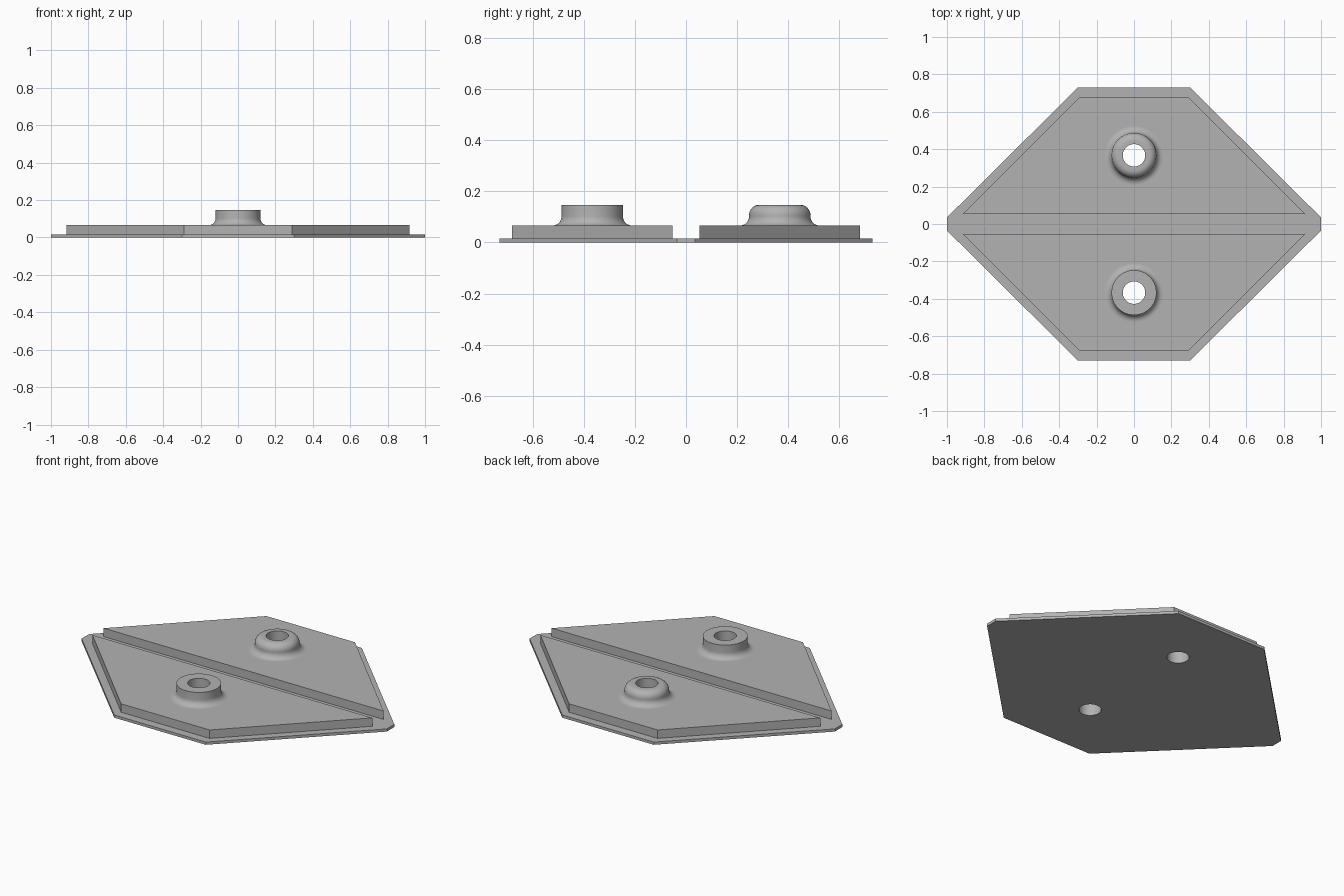
import bpy, bmesh, math

if "Cube" in bpy.data.objects:
    bpy.data.objects.remove(bpy.data.objects["Cube"])

BASE_TOP, PAD_TOP, BOSS_TOP = 0.016, 0.066, 0.147
HOLE_R, BOSS_R, FILLET, HOLE_Y, SEG = 0.06, 0.12, 0.036, 0.367, 64

grey = bpy.data.materials.new("grey metal")
grey.diffuse_color = (0.45, 0.45, 0.45, 1)
grey.use_nodes = True
grey.node_tree.nodes["Principled BSDF"].inputs["Base Color"].default_value = grey.diffuse_color


def add_object(name, bm):
    bmesh.ops.recalc_face_normals(bm, faces=bm.faces)
    mesh = bpy.data.meshes.new(name)
    bm.to_mesh(mesh)
    bm.free()
    mesh.materials.append(grey)
    obj = bpy.data.objects.new(name, mesh)
    bpy.context.collection.objects.link(obj)
    return obj


def plate(name, outline, z0, z1):
    bm = bmesh.new()
    face = bm.faces.new([bm.verts.new((x, y, z0)) for x, y in outline])
    top = bmesh.ops.extrude_face_region(bm, geom=[face])["geom"]
    bmesh.ops.translate(bm, vec=(0, 0, z1 - z0),
                        verts=[g for g in top if isinstance(g, bmesh.types.BMVert)])
    if not face.is_valid or len(bm.faces) < len(outline) + 2:
        bm.faces.new([v for v in bm.verts if v.co.z == z0])
    return add_object(name, bm)


def arc(cx, cz, r, a0, a1, n=8):
    angles = [math.radians(a0 + (a1 - a0) * i / n) for i in range(n + 1)]
    return [(cx + r * math.cos(a), cz + r * math.sin(a)) for a in angles]


def boss(name, y, rounded):
    # flared foot, straight wall, square or rounded rim, then the bore
    profile = arc(BOSS_R + FILLET, PAD_TOP + FILLET, FILLET, 270, 180)
    if rounded:
        profile += arc(BOSS_R - 0.04, BOSS_TOP - 0.04, 0.04, 0, 90)
    else:
        profile.append((BOSS_R, BOSS_TOP))
    profile += [(HOLE_R, BOSS_TOP), (HOLE_R, PAD_TOP)]
    bm = bmesh.new()
    rings = [[bm.verts.new((r * math.cos(math.tau * i / SEG),
                            y + r * math.sin(math.tau * i / SEG), z))
              for i in range(SEG)] for r, z in profile]
    for a, b in zip(rings, rings[1:]):
        for i in range(SEG):
            j = (i + 1) % SEG
            bm.faces.new((a[i], a[j], b[j], b[i]))
    obj = add_object(name, bm)
    # open shell: make the normals point outwards
    mesh = obj.data
    if mesh.polygons[0].normal.z < 0:
        mesh.flip_normals()
    smooth(obj)


def smooth(obj):
    bpy.ops.object.select_all(action='DESELECT')
    obj.select_set(True)
    bpy.context.view_layer.objects.active = obj
    bpy.ops.object.shade_smooth_by_angle(angle=math.radians(35))


def drill(obj, y):
    mod = obj.modifiers.new("bolt hole", 'BOOLEAN')
    mod.operation = 'DIFFERENCE'
    mod.solver = 'EXACT'
    mod.object = cutters[y]
    bpy.context.view_layer.objects.active = obj
    bpy.ops.object.modifier_apply(modifier=mod.name)


# Bolt hole cutters
cutters = {}
for y in (-HOLE_Y, HOLE_Y):
    bm = bmesh.new()
    bmesh.ops.create_cone(bm, cap_ends=True, segments=SEG, radius1=HOLE_R,
                          radius2=HOLE_R, depth=0.6)
    bmesh.ops.translate(bm, vec=(0, y, 0), verts=bm.verts)
    cutters[y] = add_object("hole_cutter", bm)
    cutters[y].hide_render = True

# Thin eight-sided base plate
base = plate("base_plate", [(-1, -0.035), (-0.3, -0.73), (0.3, -0.73), (1, -0.035),
                            (1, 0.035), (0.3, 0.73), (-0.3, 0.73), (-1, 0.035)],
             0, BASE_TOP)
for y in cutters:
    drill(base, y)
smooth(base)

# Raised pads and bosses: square rim in front, rounded rim at the back
for side, s in (("front", -1), ("back", 1)):
    pad = plate(side + "_pad", [(-0.917, s * 0.053), (0.917, s * 0.053),
                                (0.29, s * 0.68), (-0.29, s * 0.68)], BASE_TOP, PAD_TOP)
    drill(pad, s * HOLE_Y)
    smooth(pad)
    boss(side + "_boss", s * HOLE_Y, rounded=s > 0)

# The cutters are no longer needed
for cutter in cutters.values():
    bpy.data.objects.remove(cutter)
